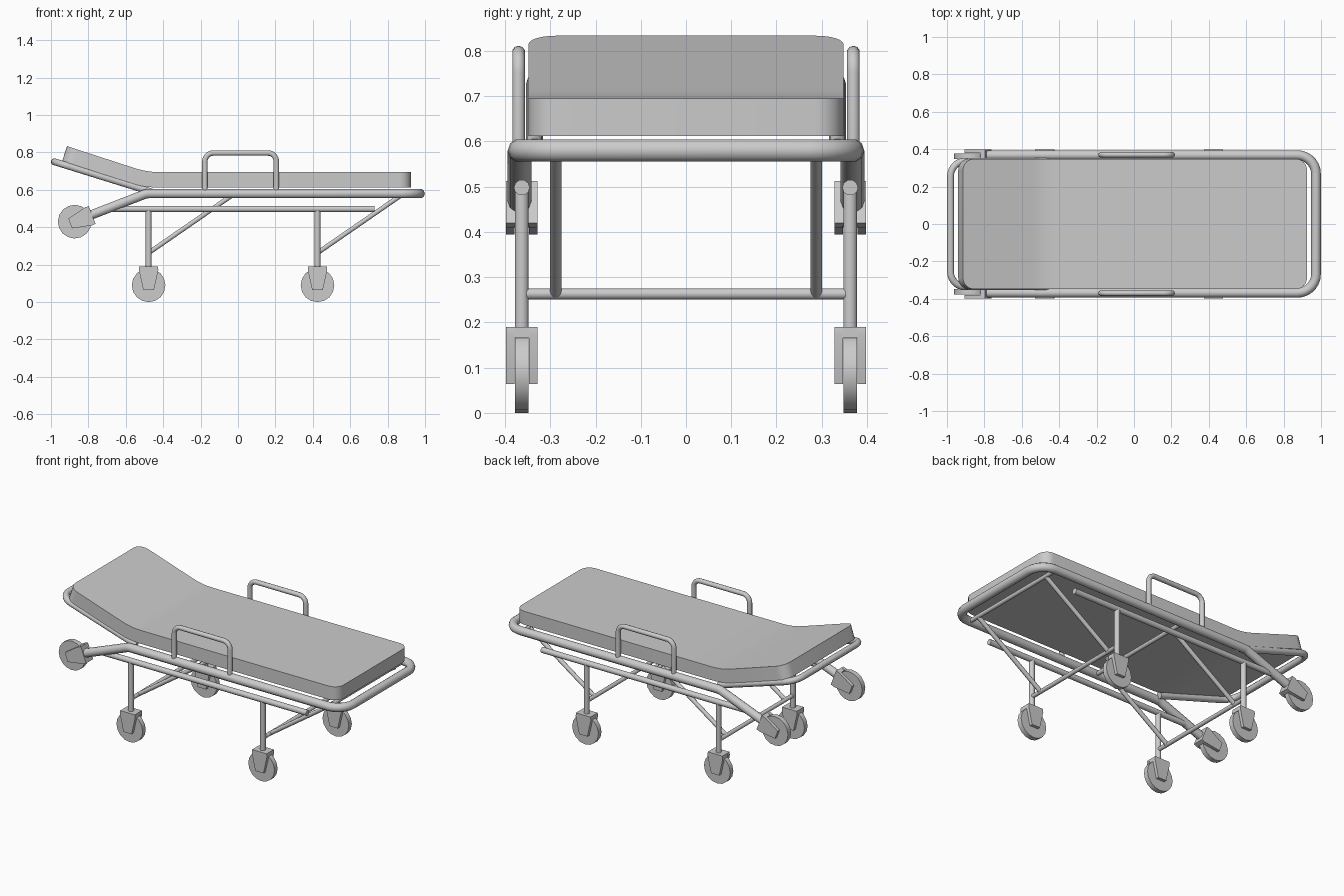
import bpy, bmesh, math
from mathutils import Vector, Matrix

cube = bpy.data.objects.get("Cube")
if cube:
    bpy.data.objects.remove(cube, do_unlink=True)

GREY = (0.6, 0.6, 0.6, 1)
grey = bpy.data.materials.new("plain grey")
grey.use_nodes = True
grey.diffuse_color = GREY
grey.node_tree.nodes["Principled BSDF"].inputs["Base Color"].default_value = GREY


def add_mesh(name, mesh, angle=35):
    obj = bpy.data.objects.new(name, mesh)
    bpy.context.collection.objects.link(obj)
    mesh.materials.clear()
    mesh.materials.append(grey)
    bpy.ops.object.select_all(action='DESELECT')
    obj.select_set(True)
    bpy.context.view_layer.objects.active = obj
    bpy.ops.object.shade_smooth_by_angle(angle=math.radians(angle))
    return obj


def from_bmesh(name, bm, angle=35):
    bmesh.ops.recalc_face_normals(bm, faces=bm.faces)
    mesh = bpy.data.meshes.new(name)
    bm.to_mesh(mesh)
    bm.free()
    return add_mesh(name, mesh, angle)


def fillet(points, radii, steps=7):
    """Round the inner corners of an open path."""
    pts = [Vector(p) for p in points]
    out = [pts[0]]
    for a, b, c, r in zip(pts, pts[1:], pts[2:], radii):
        u, v = (a - b).normalized(), (c - b).normalized()
        half = u.angle(v) / 2
        centre = b + (u + v).normalized() * (r / math.sin(half))
        start = (b + u * (r / math.tan(half)) - centre).normalized()
        end = (b + v * (r / math.tan(half)) - centre).normalized()
        for i in range(steps + 1):
            out.append(centre + start.slerp(end, i / steps) * r)
    return out + [pts[-1]]


def tube(name, points, radius):
    curve = bpy.data.curves.new(name, 'CURVE')
    curve.dimensions = '3D'
    curve.bevel_depth = radius
    curve.bevel_resolution = 3
    curve.use_fill_caps = True
    spline = curve.splines.new('POLY')
    spline.points.add(len(points) - 1)
    for p, co in zip(spline.points, points):
        p.co = (*co, 1)
    temp = bpy.data.objects.new(name, curve)
    bpy.context.collection.objects.link(temp)
    deps = bpy.context.evaluated_depsgraph_get()
    mesh = bpy.data.meshes.new_from_object(temp.evaluated_get(deps))
    bpy.data.objects.remove(temp, do_unlink=True)
    bpy.data.curves.remove(curve)
    return add_mesh(name, mesh, 50)


def u_path(side, radii):
    """Mirror one side path across y into a U and round it."""
    return fillet(side + [(x, -y, z) for x, y, z in reversed(side)], radii)


# Mattress: rounded slab, bent up at the head end
def bend(s, h):
    start, length, angle = -0.42, 0.16, math.radians(18)
    d = max(0, start - s)
    a = min(d / length, 1) * angle
    r, rest = length / angle, max(0, d - length)
    x = max(s, start) - r * math.sin(a) - rest * math.cos(a) + h * math.sin(a)
    z = 0.612 + r * (1 - math.cos(a)) + rest * math.sin(a) + h * math.cos(a)
    return x, z


def mattress():
    s0, s1, w, r = -0.961, 0.925, 0.348, 0.06
    corners = [(s1 - r, w - r), (s0 + r, w - r), (s0 + r, r - w), (s1 - r, r - w)]
    bm = bmesh.new()
    ring = []
    for i, (cx, cy) in enumerate(corners):
        for k in range(7):
            t = math.radians(90 * i + 15 * k)
            ring.append(bm.verts.new((cx + r * math.cos(t), cy + r * math.sin(t), 0)))
    face = bm.faces.new(ring)
    top = bmesh.ops.extrude_face_region(bm, geom=[face])["geom"]
    for v in top:
        if isinstance(v, bmesh.types.BMVert):
            v.co.z = 0.083
    for i in range(7):
        bmesh.ops.bisect_plane(bm, geom=bm.verts[:] + bm.edges[:] + bm.faces[:],
                               plane_co=(-0.42 - 0.16 * i / 6, 0, 0), plane_no=(1, 0, 0))
    for v in bm.verts:
        v.co.x, v.co.z = bend(v.co.x, v.co.z)
    from_bmesh("mattress", bm)


mattress()

# Main frame, open at the head with the ends running down to casters
main = [(-0.79, 0.368, 0.464), (-0.49, 0.368, 0.58), (0.973, 0.368, 0.58)]
tube("main_frame", u_path(main, [0.08, 0.1, 0.1, 0.08]), 0.026)

# Raised frame under the head end
head = [(-0.46, 0.335, 0.588), (-0.981, 0.335, 0.75)]
tube("head_frame", u_path(head, [0.08, 0.08]), 0.019)


# Casters: wheel and tapered fork, aligned to an axis by a turn about y
def caster(name, x, y, z, turn=0):
    place = Matrix.Translation((x, y, z)) @ Matrix.Rotation(turn, 4, 'Y')
    bm = bmesh.new()
    bmesh.ops.create_cone(bm, cap_ends=True, segments=16, radius1=0.09, radius2=0.09, depth=0.03,
                          matrix=place @ Matrix.Rotation(math.pi / 2, 4, 'X'))
    from_bmesh(name + "_wheel", bm, 30)
    bm = bmesh.new()
    plate = [(-0.05, 0.1), (0.05, 0.1), (0.052, 0.08), (0.028, -0.026), (-0.028, -0.026), (-0.052, 0.08)]
    for side in (-1, 1):
        face = bm.faces.new([bm.verts.new((px, side * 0.035, pz)) for px, pz in plate])
        new = bmesh.ops.extrude_face_region(bm, geom=[face])["geom"]
        verts = [v for v in new if isinstance(v, bmesh.types.BMVert)]
        bmesh.ops.translate(bm, verts=verts, vec=(0, -side * 0.019, 0))
    bmesh.ops.create_cube(bm, size=1, matrix=Matrix.Translation((0, 0, 0.0875))
                          @ Matrix.Diagonal((0.1, 0.07, 0.025, 1)))
    bm.transform(place)
    from_bmesh(name + "_fork", bm, 30)


LEGS = {"head": -0.478, "foot": 0.425}
for side, s in (("left", 1), ("right", -1)):
    # Side guard rails
    y = s * 0.37
    guard = [(-0.177, y, 0.58), (-0.177, y, 0.797), (0.205, y, 0.797), (0.205, y, 0.58)]
    tube(side + "_guard_rail", fillet(guard, [0.045, 0.045]), 0.0145)
    # Lower rails
    y = s * 0.363
    tube(side + "_lower_rail", [(-0.67, y, 0.498), (0.73, y, 0.498)], 0.0175)
    # Legs, struts and casters
    for end, x in LEGS.items():
        tube(f"{side}_{end}_leg", [(x, y, 0.18), (x, y, 0.5)], 0.016)
        tube(f"{side}_{end}_strut", [(x, s * 0.288, 0.263), (x + 0.445, s * 0.288, 0.57)], 0.013)
        caster(f"{side}_{end}", x, y, 0.09)
    caster(side + "_loading", -0.873, y, 0.43, math.radians(69))

# Cross bars between the legs and under the bed
for end, x in LEGS.items():
    tube(end + "_leg_crossbar", [(x, -0.363, 0.263), (x, 0.363, 0.263)], 0.0125)
    tube(end + "_bed_crossbar", [(x + 0.445, -0.368, 0.574), (x + 0.445, 0.368, 0.574)], 0.0125)
